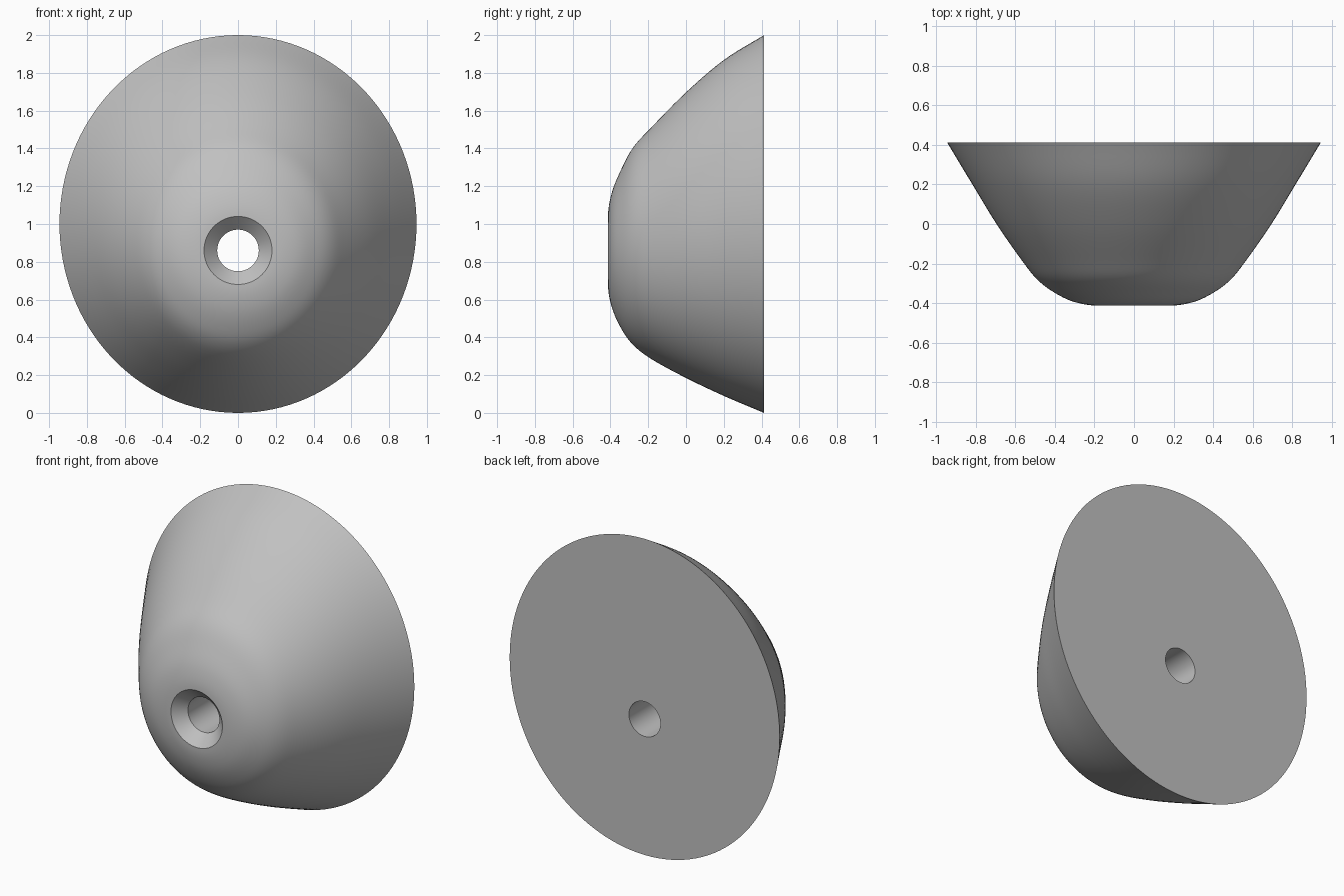
import bpy
import bmesh
import math
from mathutils import Vector

cube = bpy.data.objects.get("Cube")
if cube:
    bpy.data.objects.remove(cube, do_unlink=True)

SEGMENTS = 128
STEPS = 6
HOLE_Z = 0.86
BACK, NOSE = 0.413, -0.413

# Body sections from the wall side to the nose: depth, top, bottom, half width
sections = [Vector(s) for s in (
    (BACK, 2.0, 0.0, 0.945),
    (0.2, 1.868, 0.09, 0.817),
    (0.0, 1.697, 0.185, 0.695),
    (-0.18, 1.515, 0.283, 0.57),
    (-0.28, 1.405, 0.36, 0.49),
    (-0.345, 1.285, 0.45, 0.405),
    (-0.393, 1.165, 0.56, 0.305),
    (NOSE, 1.04, 0.68, 0.18),
)]


def spline(a, b, c, d, t):
    """Smooth blend from b to c."""
    return 0.5 * (2 * b + (c - a) * t + (2 * a - 5 * b + 4 * c - d) * t ** 2
                  + (3 * b - a - 3 * c + d) * t ** 3)


def smooth_sections(keys):
    first = 2 * keys[0] - keys[1]
    last = 2 * keys[-1] - keys[-2]
    last[0] = keys[-2][0]  # blend flat into the nose
    pts = [first] + keys + [last]
    result = [spline(*pts[i:i + 4], k / STEPS)
              for i in range(len(keys) - 1) for k in range(STEPS)]
    return result + [keys[-1]]


def circle(depth, radius):
    return Vector((depth, HOLE_Z + radius, HOLE_Z - radius, radius))


def add_ring(bm, section):
    depth, top, bottom, half = section
    middle, height = (top + bottom) / 2, (top - bottom) / 2
    angles = [2 * math.pi * i / SEGMENTS for i in range(SEGMENTS)]
    return [bm.verts.new((half * math.cos(a), depth, middle + height * math.sin(a)))
            for a in angles]


# Outer skin, countersink and bolt hole form one closed loop of rings
profile = smooth_sections(sections) + [circle(NOSE + 0.07, 0.11), circle(BACK, 0.11)]
bm = bmesh.new()
rings = [add_ring(bm, s) for s in profile]
for ring, following in zip(rings, rings[1:] + rings[:1]):
    for i in range(SEGMENTS):
        j = (i + 1) % SEGMENTS
        bm.faces.new((ring[i], ring[j], following[j], following[i]))
bmesh.ops.recalc_face_normals(bm, faces=bm.faces)
mesh = bpy.data.meshes.new("climbing_hold")
bm.to_mesh(mesh)
bm.free()

# Single grey material
grey = bpy.data.materials.new("plain_grey")
grey.use_nodes = True
colour = (0.53, 0.53, 0.53, 1.0)
grey.diffuse_color = colour
grey.node_tree.nodes["Principled BSDF"].inputs["Base Color"].default_value = colour
mesh.materials.append(grey)

hold = bpy.data.objects.new("climbing_hold", mesh)
bpy.context.collection.objects.link(hold)
bpy.ops.object.select_all(action="DESELECT")
hold.select_set(True)
bpy.context.view_layer.objects.active = hold
bpy.ops.object.shade_smooth_by_angle(angle=math.radians(30))
